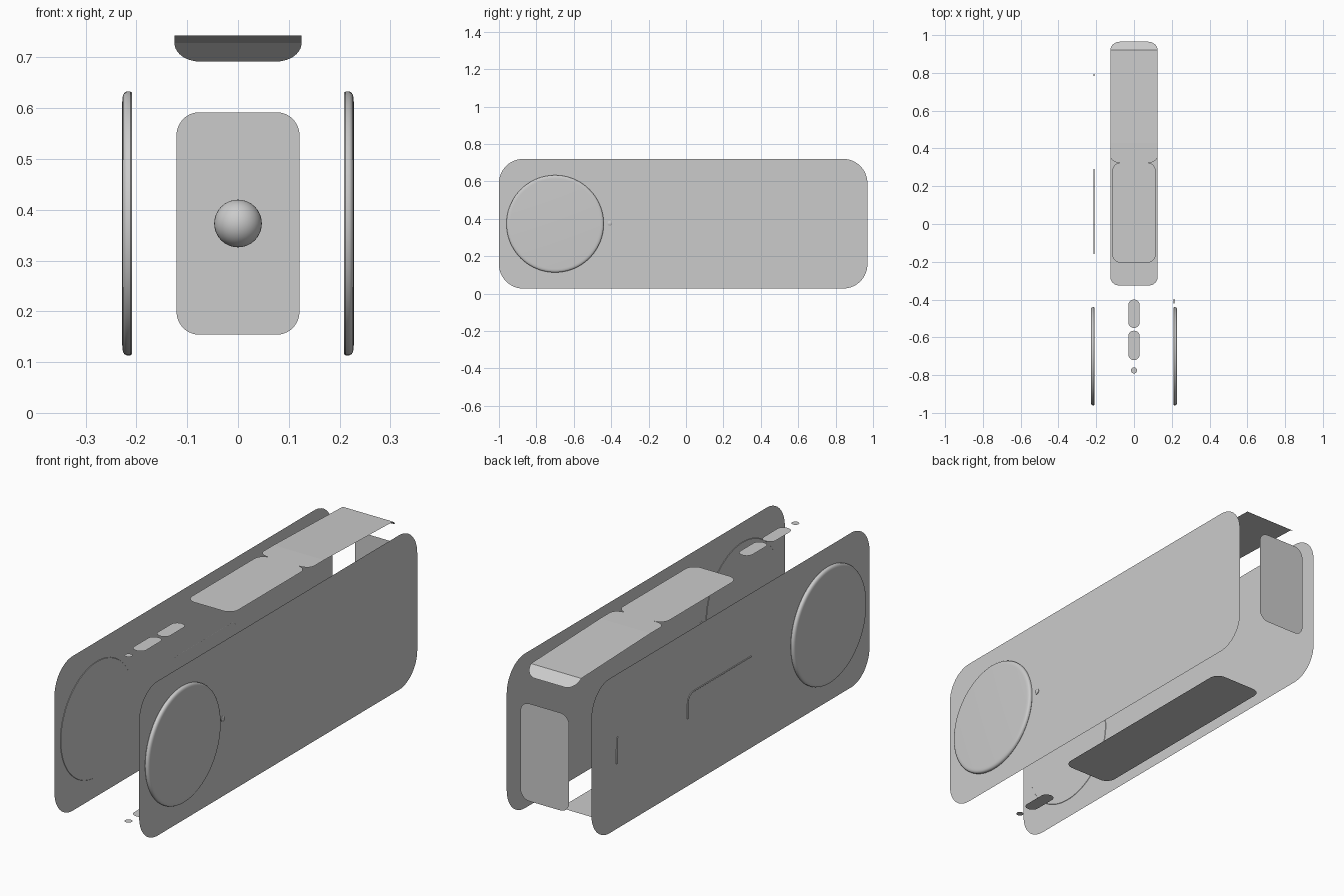
import bpy, bmesh, math
from mathutils import Vector

if "Cube" in bpy.data.objects:
    bpy.data.objects.remove(bpy.data.objects["Cube"])


def finish(bm, name, smooth=False):
    me = bpy.data.meshes.new(name)
    bm.to_mesh(me)
    bm.free()
    ob = bpy.data.objects.new(name, me)
    bpy.context.collection.objects.link(ob)
    if smooth:
        bpy.ops.object.select_all(action='DESELECT')
        ob.select_set(True)
        bpy.context.view_layer.objects.active = ob
        bpy.ops.object.shade_smooth_by_angle(angle=math.radians(35))
    return ob


def rounded(u0, u1, v0, v1, r, n=12):
    pts = []
    corners = [(u1 - r, v1 - r), (u0 + r, v1 - r), (u0 + r, v0 + r), (u1 - r, v0 + r)]
    for k, (cu, cv) in enumerate(corners):
        for i in range(n + 1):
            a = math.pi / 2 * (k + i / n)
            pts.append((cu + r * math.cos(a), cv + r * math.sin(a)))
    return pts


def add_face(bm, pts, normal):
    f = bm.faces.new([bm.verts.new(p) for p in pts])
    f.normal_update()
    if f.normal.dot(Vector(normal)) < 0:
        f.normal_flip()


def sheet(name, outline, place, normal):
    bm = bmesh.new()
    add_face(bm, [place(u, v) for u, v in outline], normal)
    bmesh.ops.remove_doubles(bm, verts=bm.verts, dist=1e-5)
    return finish(bm, name)


def lathe_x(name, profile, y, z, side, steps=96):
    # profile of (radius, x) turned about a sideways axis
    bm = bmesh.new()
    vs = [bm.verts.new((side * x, y + r, z)) for r, x in profile]
    es = [bm.edges.new(p) for p in zip(vs, vs[1:])]
    bmesh.ops.spin(bm, geom=vs + es, cent=(0, y, z), axis=(1, 0, 0),
                   angle=2 * math.pi, steps=steps)
    bmesh.ops.remove_doubles(bm, verts=bm.verts, dist=1e-5)
    bmesh.ops.recalc_face_normals(bm, faces=bm.faces)
    return finish(bm, name, True)


TOP = 0.743

# Side plates and round side discs
disc = [(0, .2085), (.257, .2085), (.26, .212), (.26, .219), (.258, .223),
        (.254, .226), (.248, .2275), (.24, .228), (0, .228)]
for side, label in ((-1, "left"), (1, "right")):
    sheet(label + "_side_plate", rounded(-1, .97, .027, .72, .13, 20),
          lambda u, v: (side * .21, u, v), (side, 0, 0))
    lathe_x(label + "_side_disc", disc, -.70, .373, side)

# Right plate button and small marks
lathe_x("right_button", [(0, .209), (.012, .209), (.012, .213), (.009, .215), (0, .215)],
        -.408, .375, 1, 24)
for i, z in enumerate((.328, .415)):
    sheet("right_mark_%d" % i, rounded(.938, .952, z - .004, z + .004, .0035, 4),
          lambda u, v: (.2115, u, v), (1, 0, 0))

# Back panel
sheet("back_panel", rounded(-.121, .121, .154, .592, .045), lambda u, v: (u, 1, v), (0, 1, 0))

# Flat top and bottom panels
up, down = (0, 0, 1), (0, 0, -1)
top = lambda u, v: (u, v, TOP)
low = lambda u, v: (u, v, .002)
sheet("top_panel", rounded(-.115, .115, -.205, .325, .045), top, up)
sheet("bottom_panel", rounded(-.125, .125, -.325, .712, .045), low, down)
sheet("top_pill_rear", rounded(-.03, .03, -.55, -.40, .029), top, up)
sheet("top_pill_front", rounded(-.03, .03, -.72, -.565, .029), top, up)
sheet("bottom_pill", rounded(-.03, .03, -.72, -.565, .029), lambda u, v: (u, v, 0), down)
sheet("top_dot", rounded(-.016, .016, -.791, -.759, .0159, 8), top, up)
sheet("bottom_dot", rounded(-.016, .016, -.791, -.759, .0159, 8),
      lambda u, v: (u, v, 0), down)

# Rear top cover: stations (half width, y, z) with rounded ends, bending down at the back
stations = []
for i in range(9):
    a = math.pi / 2 * i / 8
    stations.append((.08 + .045 * math.sin(a), .325 + .035 * (1 - math.cos(a)), TOP))
stations += [(.125, .43, TOP), (.125, .92, .728)]
for i in range(1, 11):
    a = math.pi / 2 * i / 10
    t = math.sin(a)
    stations.append((.075 + .05 * math.cos(a), .92 + .045 * t, .728 - .036 * t))
bm = bmesh.new()
rows = [(bm.verts.new((-w, y, z)), bm.verts.new((w, y, z))) for w, y, z in stations]
for (a, b), (c, d) in zip(rows, rows[1:]):
    bm.faces.new((a, b, d, c))
finish(bm, "rear_top_cover")

# Speaker dots on the left plate
bm = bmesh.new()
for c in range(-5, 6):
    y, half = -.277 + c * .016, .137 - .6 * abs(c) * .016
    for k in range(-9, 10):
        z = (k + .5 * (c % 2)) * .016
        if abs(z) <= half:
            ring = [(-.2115, y + .004 * math.cos(a), .375 + z + .004 * math.sin(a))
                    for a in [math.pi / 4 * j for j in range(8)]]
            add_face(bm, ring, (-1, 0, 0))
finish(bm, "speaker_dots")

# Left plate indicator dot
sheet("left_dot", rounded(.077, .087, .31, .32, .0049, 4), lambda u, v: (-.2115, u, v), (-1, 0, 0))


def strip(name, pts):
    # thin raised line along (y, z) points on the left plate
    cu = bpy.data.curves.new(name, 'CURVE')
    cu.dimensions = '3D'
    cu.bevel_depth = .0025
    cu.bevel_resolution = 1
    cu.use_fill_caps = True
    sp = cu.splines.new('POLY')
    sp.points.add(len(pts) - 1)
    for p, (y, z) in zip(sp.points, pts):
        p.co = (-.212, y, z, 1)
    ob = bpy.data.objects.new(name, cu)
    bpy.context.collection.objects.link(ob)


bend = [(.25 + .04 * math.sin(a), .398 + .04 * math.cos(a))
        for a in [math.pi / 16 * i for i in range(9)]]
strip("left_bent_line", [(-.16, .438)] + bend + [(.29, .33)])
strip("left_short_line", [(.785, .438), (.793, .43), (.793, .32)])

# Inner ball
bm = bmesh.new()
bmesh.ops.create_uvsphere(bm, u_segments=32, v_segments=16, radius=.047)
bmesh.ops.translate(bm, verts=bm.verts, vec=(0, 0, .373))
finish(bm, "inner_ball", True)
